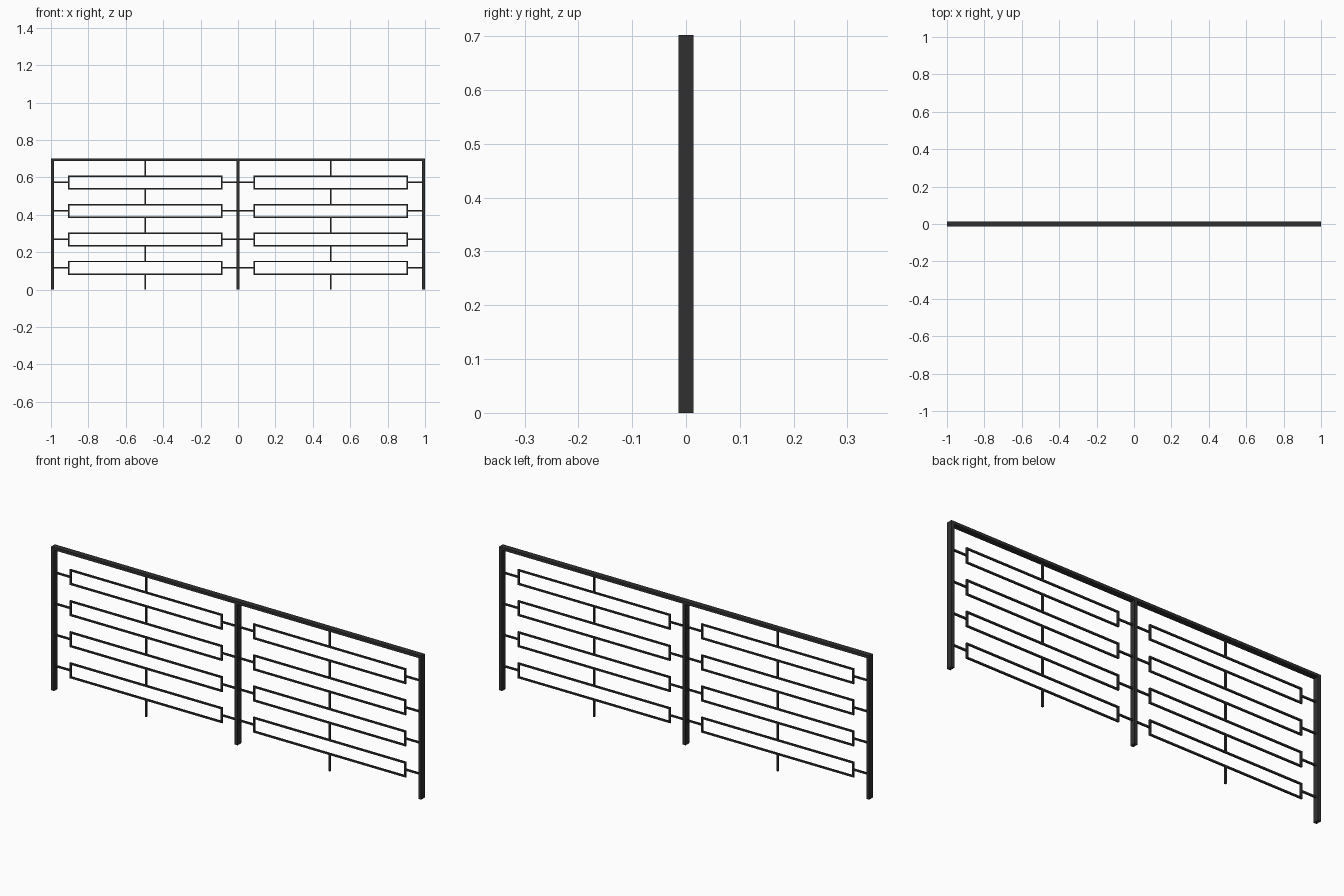
import bpy, bmesh
from mathutils import Matrix, Vector

if "Cube" in bpy.data.objects:
    bpy.data.objects.remove(bpy.data.objects["Cube"])

iron = bpy.data.materials.new("dark_iron")
iron.diffuse_color = (0.03, 0.03, 0.03, 1)
iron.use_nodes = True
iron.node_tree.nodes["Principled BSDF"].inputs["Base Color"].default_value = iron.diffuse_color

TOP, POST, DEPTH, RAIL = 0.702, 0.016, 0.028, 0.014
BAR = 0.008                                  # thin bar, square section
HALF_L, HALF_H = 0.413, 0.0375               # outer half size of a loop
LEVELS = [0.117 + 0.152 * i for i in range(4)]


def build(name, boxes):
    """One object from boxes given as x0, x1, z0, z1, depth (centred on y)."""
    bm = bmesh.new()
    for x0, x1, z0, z1, d in boxes:
        m = Matrix.Translation(Vector(((x0 + x1) / 2, 0, (z0 + z1) / 2)))
        m = m @ Matrix.Diagonal((x1 - x0, d, z1 - z0, 1))
        bmesh.ops.create_cube(bm, size=1, matrix=m)
    me = bpy.data.meshes.new(name)
    bm.to_mesh(me)
    bm.free()
    me.materials.append(iron)
    ob = bpy.data.objects.new(name, me)
    bpy.context.collection.objects.link(ob)
    return ob


def rect_loop(name, cx, cz):
    """Hollow rectangular loop with butted, non-overlapping corners."""
    x0, x1, z0, z1 = cx - HALF_L, cx + HALF_L, cz - HALF_H, cz + HALF_H
    build(name, [(x0, x1, z1 - BAR, z1, BAR), (x0, x1, z0, z0 + BAR, BAR),
                 (x0, x0 + BAR, z0 + BAR, z1 - BAR, BAR),
                 (x1 - BAR, x1, z0 + BAR, z1 - BAR, BAR)])


# Outer frame: top rail and three posts
build("top_rail", [(-1, 1, TOP - RAIL, TOP, DEPTH)])
for label, x in (("left", -1 + POST / 2), ("middle", 0), ("right", 1 - POST / 2)):
    build(label + "_post", [(x - POST / 2, x + POST / 2, 0, TOP - RAIL, DEPTH)])

# Two mirrored panels of loops joined by short bars
for side, label in ((-1, "left"), (1, "right")):
    cx = side * 0.496
    inner, outer = cx - 0.488, cx + 0.488
    for i, z in enumerate(LEVELS):
        rect_loop(f"{label}_loop_{i + 1}", cx, z)
        # Horizontal connectors to the posts
        build(f"{label}_side_connectors_{i + 1}",
              [(inner, cx - HALF_L, z - BAR / 2, z + BAR / 2, BAR),
               (cx + HALF_L, outer, z - BAR / 2, z + BAR / 2, BAR)])
    # Vertical connectors between loops, top rail and floor
    lows = [0] + [z + HALF_H for z in LEVELS]
    highs = [z - HALF_H for z in LEVELS] + [TOP - RAIL]
    build(label + "_upright_connectors",
          [(cx - BAR / 2, cx + BAR / 2, a, b, BAR) for a, b in zip(lows, highs)])
